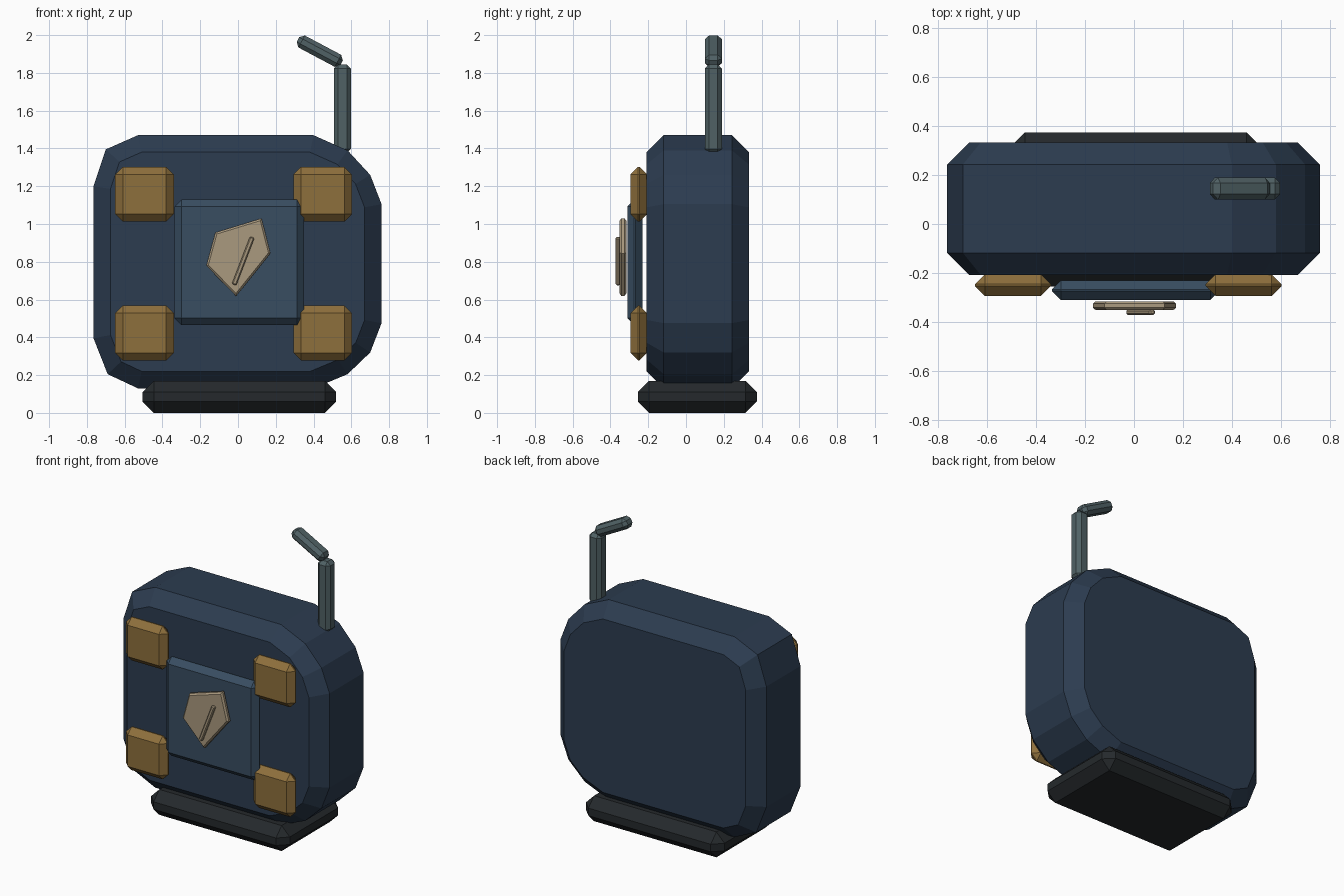
import bpy, bmesh, math
from mathutils import Matrix

if "Cube" in bpy.data.objects:
    bpy.data.objects.remove(bpy.data.objects["Cube"])


def material(name, rgb):
    m = bpy.data.materials.new(name)
    m.diffuse_color = (*rgb, 1)
    m.use_nodes = True
    m.node_tree.nodes["Principled BSDF"].inputs["Base Color"].default_value = m.diffuse_color
    return m


NAVY = material("navy", (0.025, 0.045, 0.08))
SLATE = material("slate", (0.04, 0.075, 0.12))
BRASS = material("brass", (0.27, 0.16, 0.045))
CREAM = material("cream", (0.40, 0.32, 0.21))
STEEL = material("steel", (0.08, 0.12, 0.13))
BLACK = material("black", (0.018, 0.022, 0.025))


def finish(bm, name, mat):
    bmesh.ops.recalc_face_normals(bm, faces=bm.faces)
    me = bpy.data.meshes.new(name)
    bm.to_mesh(me)
    bm.free()
    me.materials.append(mat)
    ob = bpy.data.objects.new(name, me)
    bpy.context.collection.objects.link(ob)
    return ob


def box(name, centre, size, bevel, mat, tilt=0):
    """Chamfered box, tilted about the y axis."""
    bm = bmesh.new()
    bmesh.ops.create_cube(bm, size=1)
    bmesh.ops.scale(bm, vec=size, verts=bm.verts)
    bmesh.ops.bevel(bm, geom=bm.edges[:], offset=bevel, segments=1,
                    affect='EDGES', profile=0.5)
    ob = finish(bm, name, mat)
    ob.matrix_world = Matrix.Translation(centre) @ Matrix.Rotation(math.radians(tilt), 4, 'Y')
    return ob


def slab(name, profile, y0, y1, bevel, mat):
    """Front-view (x, z) profile extruded along y, with chamfered rims."""
    bm = bmesh.new()
    front = bm.faces.new([bm.verts.new((x, y0, z)) for x, z in profile])
    ext = bmesh.ops.extrude_face_region(bm, geom=[front], use_keep_orig=True)
    bmesh.ops.translate(bm, vec=(0, y1 - y0, 0),
                        verts=[v for v in ext["geom"] if isinstance(v, bmesh.types.BMVert)])
    bmesh.ops.recalc_face_normals(bm, faces=bm.faces)
    rims = [e for e in bm.edges if abs(e.verts[0].co.y - e.verts[1].co.y) < 1e-5]
    bmesh.ops.bevel(bm, geom=rims, offset=bevel, segments=1, affect='EDGES', profile=0.5)
    return finish(bm, name, mat)


# Main body: tighter corners on the left, broader ones on the right
body_profile = [(-0.53, 1.47), (0.40, 1.47), (0.58, 1.39), (0.70, 1.26), (0.76, 1.105),
                (0.76, 0.475), (0.70, 0.32), (0.58, 0.205), (0.40, 0.13), (-0.53, 0.13),
                (-0.69, 0.205), (-0.765, 0.395), (-0.765, 1.20), (-0.70, 1.395)]
slab("body", body_profile, -0.208, 0.333, 0.09, NAVY)

# Foot
box("base", (0.007, 0.06, 0.085), (1.025, 0.63, 0.17), 0.06, BLACK)

# Four corner pads
for side, x in (("left", -0.495), ("right", 0.448)):
    for level, z in (("lower", 0.423), ("upper", 1.157)):
        box(f"{level}_{side}_pad", (x, -0.25, z), (0.31, 0.088, 0.29), 0.04, BRASS)

# Front plate with five-sided badge and raised bar
box("front_plate", (0.007, -0.271, 0.797), (0.685, 0.08, 0.665), 0.037, SLATE)
slab("badge", [(-0.12, 0.955), (0.125, 1.03), (0.172, 0.845), (-0.01, 0.618), (-0.168, 0.78)],
     -0.352, -0.316, 0.01, CREAM)
box("badge_bar", (0.027, -0.361, 0.804), (0.025, 0.022, 0.27), 0.006, CREAM, 21)

# Bent antenna
box("antenna_post", (0.553, 0.145, 1.61), (0.09, 0.09, 0.47), 0.022, STEEL)
box("antenna_arm", (0.433, 0.145, 1.915), (0.262, 0.09, 0.072), 0.022, STEEL, 28)
